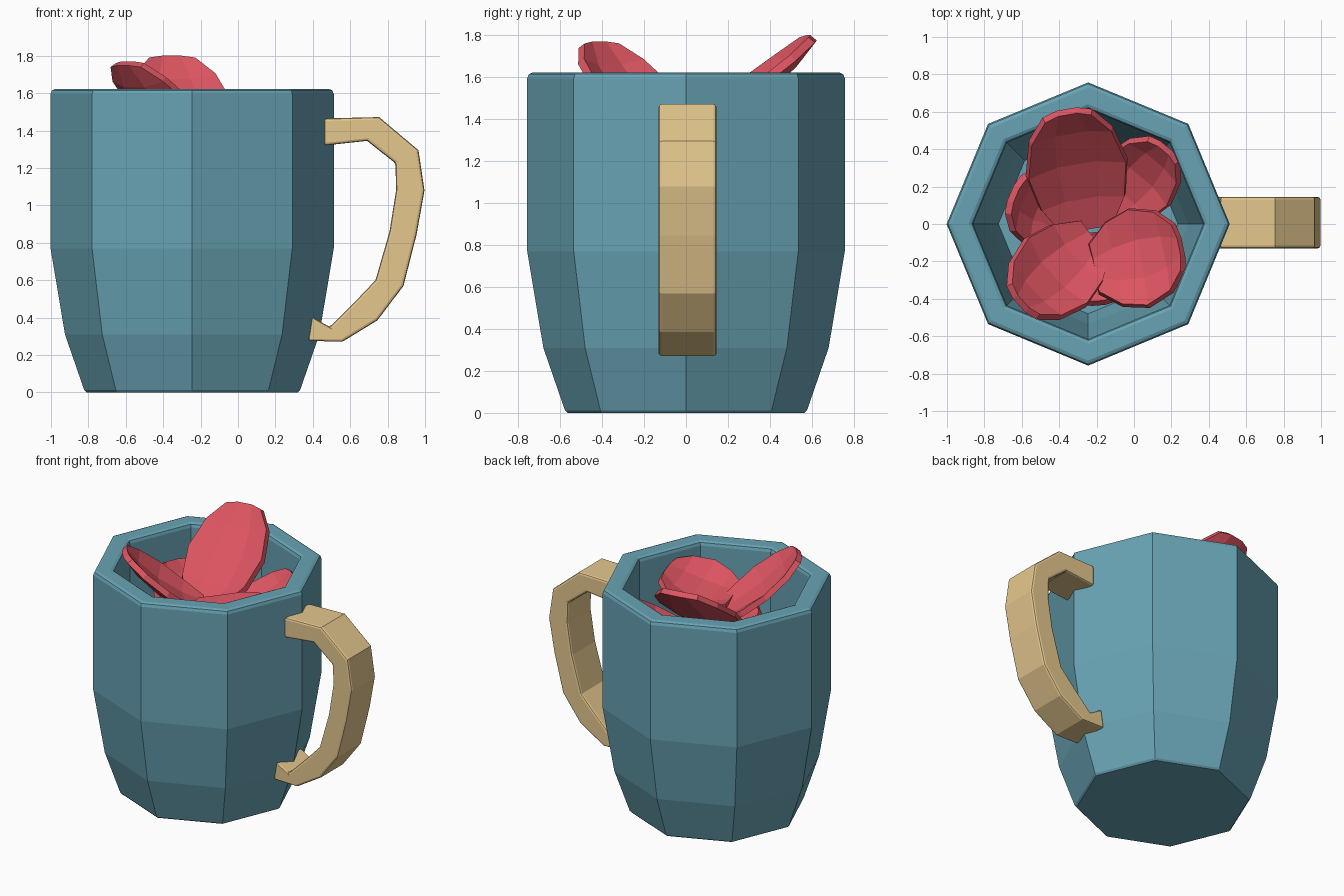
import bpy, bmesh
from math import cos, sin, pi, radians
from mathutils import Vector

if "Cube" in bpy.data.objects:
    bpy.data.objects.remove(bpy.data.objects["Cube"])


def material(name, color):
    m = bpy.data.materials.new(name)
    m.diffuse_color = (*color, 1)
    m.use_nodes = True
    m.node_tree.nodes["Principled BSDF"].inputs["Base Color"].default_value = m.diffuse_color
    return m


TEAL = material("teal_glaze", (0.14, 0.37, 0.46))
TAN = material("tan_handle", (0.78, 0.57, 0.27))
RED = material("red_petal", (0.72, 0.09, 0.12))


def finish(name, bm, mat):
    bmesh.ops.recalc_face_normals(bm, faces=bm.faces)
    mesh = bpy.data.meshes.new(name)
    bm.to_mesh(mesh)
    bm.free()
    mesh.materials.append(mat)
    ob = bpy.data.objects.new(name, mesh)
    bpy.context.collection.objects.link(ob)
    return ob


# Mug: octagonal lathe, outside up over the rim and down the inside
CX, SIDES = -0.245, 8
profile = [(0.565, 0), (0.577, 0.012), (0.68, 0.31), (0.757, 0.77), (0.757, 1.595),
           (0.749, 1.615), (0.73, 1.623), (0.64, 1.623), (0.622, 1.615), (0.615, 1.595),
           (0.615, 0.79), (0.535, 0.34), (0.48, 0.14)]
bm = bmesh.new()
rings = [[bm.verts.new((CX + r * cos(2 * pi * i / SIDES), r * sin(2 * pi * i / SIDES), z))
          for i in range(SIDES)] for r, z in profile]
for a, b in zip(rings, rings[1:]):
    for i in range(SIDES):
        j = (i + 1) % SIDES
        bm.faces.new((a[i], a[j], b[j], b[i]))
bm.faces.new(rings[0])
bm.faces.new(rings[-1])
finish("mug_body", bm, TEAL)

# Handle: paired outer and inner outline points, extruded across y
outer = [(0.46, 1.465), (0.755, 1.472), (0.965, 1.295), (0.997, 1.08), (0.955, 0.845),
         (0.885, 0.57), (0.745, 0.385), (0.56, 0.272), (0.375, 0.275)]
inner = [(0.46, 1.32), (0.69, 1.345), (0.842, 1.225), (0.845, 1.08), (0.81, 0.86),
         (0.735, 0.6), (0.645, 0.505), (0.49, 0.35), (0.395, 0.405)]
bm = bmesh.new()
loops = [[bm.verts.new(p) for p in ((o[0], -0.13, o[1]), (o[0], 0.145, o[1]),
                                   (i[0], 0.145, i[1]), (i[0], -0.13, i[1]))]
         for o, i in zip(outer, inner)]
for a, b in zip(loops, loops[1:]):
    for k in range(4):
        bm.faces.new((a[k], a[(k + 1) % 4], b[(k + 1) % 4], b[k]))
bm.faces.new(loops[0])
bm.faces.new(loops[-1])
handle = finish("handle", bm, TAN)
bev = handle.modifiers.new("soft_edges", 'BEVEL')
bev.width, bev.segments, bev.limit_method = 0.014, 2, 'ANGLE'
bev.angle_limit = radians(50)


# Petals: cupped low-poly blades running from base to tip
def petal(name, base, tip, width, roll=0, cup=0.07, bend=0.1):
    base, tip = Vector(base), Vector(tip)
    along = tip - base
    u = along.normalized()
    s = u.cross(Vector((0, 0, 1))).normalized()
    n = s.cross(u)
    s = s * cos(radians(roll)) + n * sin(radians(roll))
    n = s.cross(u)
    outline = [(0, 0.5), (0.22, 0.85), (0.5, 1), (0.78, 0.82), (0.95, 0.48)]
    bm = bmesh.new()
    rows = []
    for t, w in outline:
        row = []
        for k in (-1, -0.4, 0.4, 1):
            x = k * w
            tt = t + (0.05 * (1 - abs(k)) if t > 0.9 else 0)
            lift = cup * x * x + bend * ((2 * tt - 1) ** 2 - 1) * 0.7
            row.append(bm.verts.new(base + along * tt + s * (x * width / 2) + n * lift))
        rows.append(row)
    for a, b in zip(rows, rows[1:]):
        for k in range(3):
            bm.faces.new((a[k], a[k + 1], b[k + 1], b[k]))
    ob = finish(name, bm, RED)
    sol = ob.modifiers.new("thickness", 'SOLIDIFY')
    sol.thickness, sol.offset = 0.04, 0


petal("petal_back", (-0.25, -0.02, 1.32), (-0.36, 0.61, 1.80), 0.54)
petal("petal_front_left", (-0.22, -0.08, 1.34), (-0.61, -0.43, 1.77), 0.48)
petal("petal_front_right", (-0.21, -0.24, 1.40), (0.26, -0.12, 1.53), 0.54, roll=10)
petal("petal_back_right", (-0.12, 0.06, 1.22), (0.17, 0.41, 1.50), 0.42)
petal("petal_left", (-0.32, 0.02, 1.20), (-0.65, 0.16, 1.48), 0.44)
petal("petal_front", (-0.22, -0.05, 1.22), (-0.19, -0.43, 1.30), 0.36)
